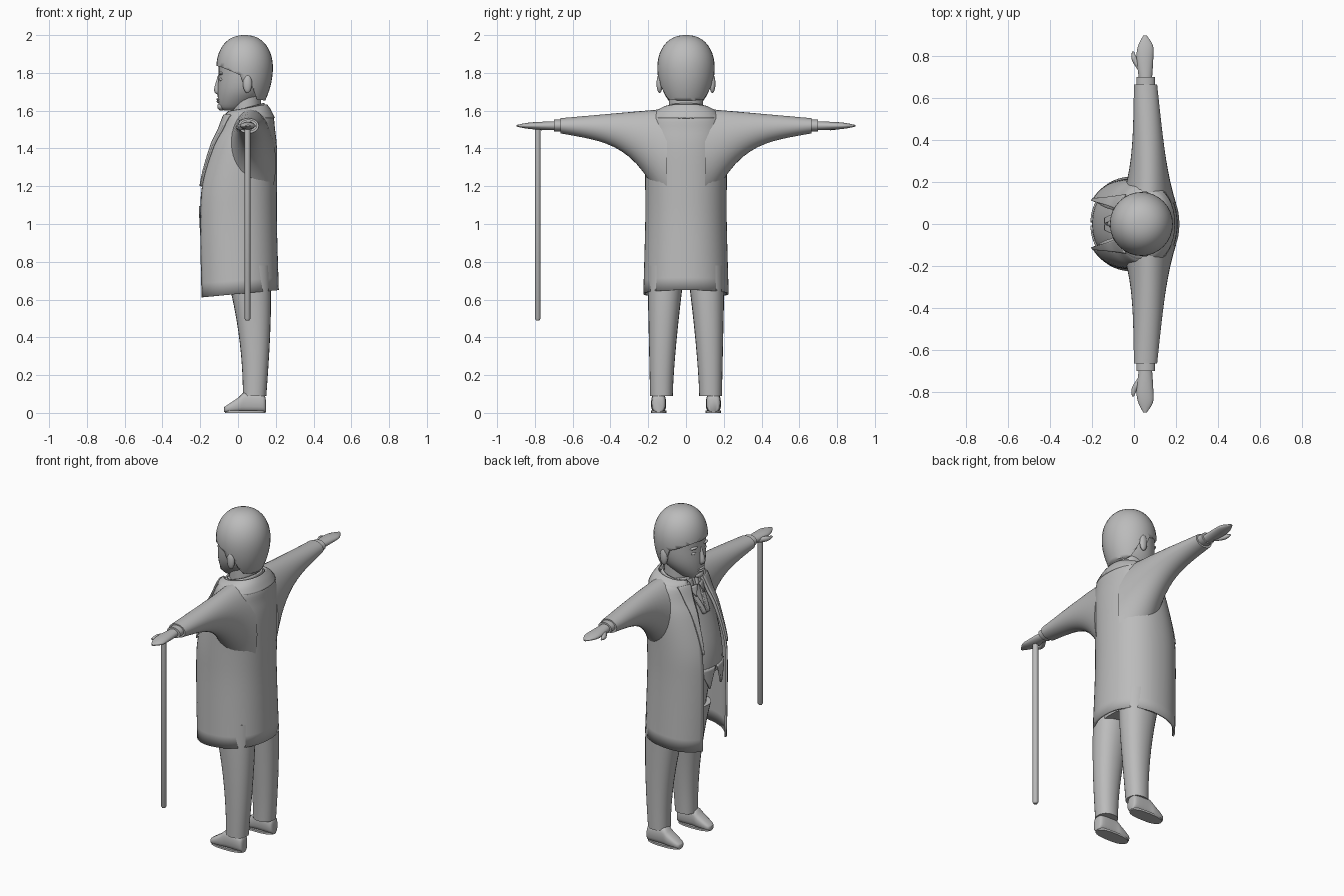
import bpy, bmesh, math
from mathutils import Matrix, Vector

cube = bpy.data.objects.get("Cube")
if cube:
    bpy.data.objects.remove(cube, do_unlink=True)

shade = (0.5, 0.5, 0.5, 1)
grey = bpy.data.materials.new("plain grey")
grey.use_nodes = True
grey.diffuse_color = shade
grey.node_tree.nodes["Principled BSDF"].inputs["Base Color"].default_value = shade


def finish(name, bm, mirror=False, thick=0):
    """Turn a bmesh into a shaded object, optionally mirrored in y and thickened."""
    bmesh.ops.recalc_face_normals(bm, faces=bm.faces)
    mesh = bpy.data.meshes.new(name)
    bm.to_mesh(mesh)
    bm.free()
    mesh.materials.append(grey)
    ob = bpy.data.objects.new(name, mesh)
    bpy.context.collection.objects.link(ob)
    bpy.ops.object.select_all(action='DESELECT')
    ob.select_set(True)
    bpy.context.view_layer.objects.active = ob
    bpy.ops.object.shade_smooth_by_angle(angle=math.radians(45))
    if thick:
        solid = ob.modifiers.new("thickness", 'SOLIDIFY')
        solid.thickness, solid.offset = thick, 0
    if mirror:
        ob.modifiers.new("mirror", 'MIRROR').use_axis = (False, True, False)
    return ob


def smooth_rings(rings, steps):
    """Catmull-Rom interpolation between the given sections."""
    out, last = [], len(rings) - 1
    for i in range(last):
        before, start, end, after = (rings[min(max(k, 0), last)] for k in range(i - 1, i + 3))
        for s in range(steps):
            t = s / steps
            out.append([b + t / 2 * (c - a + t * (2*a - 5*b + 4*c - d + t * (3*(b - c) + d - a)))
                        for a, b, c, d in zip(before, start, end, after)])
    return out + [rings[-1]]


def loft(name, axis, rings, n=32, e=2.0, steps=4, **options):
    """Sections: position, a min, a max, b min, b max, then opening, slant, strip edge."""
    bm = bmesh.new()
    full = [tuple(ring) + (0,) * (8 - len(ring)) for ring in rings]
    strip = any(ring[-1] for ring in full)
    is_open = strip or any(ring[-3] for ring in full)
    rows = []
    for pos, a_min, a_max, b_min, b_max, gap, slant, edge in smooth_rings(full, steps):
        a_mid, b_mid = (a_min + a_max) / 2, (b_min + b_max) / 2
        a_half, b_half = (a_max - a_min) / 2, (b_max - b_min) / 2
        first, final = (math.asin(min(1, max(0, g) / b_half) ** (e / 2)) for g in (gap, edge))
        if not strip:
            final = 2 * math.pi - first
        row = []
        for k in range(n + 1 if is_open else n):
            angle = first + (final - first) * k / n
            c, s = (math.copysign(abs(v) ** (2 / e), v) for v in (-math.cos(angle), math.sin(angle)))
            a, b, p = a_mid + a_half * c, b_mid + b_half * s, pos + slant * c
            row.append(bm.verts.new({'z': (a, b, p), 'y': (a, p, b), 'x': (p, a, b)}[axis]))
        rows.append(row)
    for low, high in zip(rows, rows[1:]):
        for k in range(n):
            m = (k + 1) % len(low)
            bm.faces.new((low[k], low[m], high[m], high[k]))
    if not is_open:
        bm.faces.new(rows[0])
        bm.faces.new(rows[-1])
    return finish(name, bm, **options)


def wide(rings):
    """Sections symmetric in y: height, front x, back x, half width, extras."""
    return [(z, front, back, -half, half, *rest) for z, front, back, half, *rest in rings]


def lerp(pair, t):
    return pair[0] + (pair[1] - pair[0]) * t


def ball(name, place, size, mirror=False):
    bm = bmesh.new()
    matrix = Matrix.Translation(place) @ Matrix.Diagonal((*size, 1))
    bmesh.ops.create_uvsphere(bm, u_segments=16, v_segments=10, radius=1, matrix=matrix)
    return finish(name, bm, mirror)


# Long open coat: the opening narrows upwards, hem and neckline slope
shape = [(.63, -.21, .21, .22), (1, -.22, .2, .21), (1.2, -.21, .2, .21), (1.4, -.15, .2, .21),
         (1.5, -.1, .19, .2), (1.57, -.07, .18, .18), (1.6, -.05, .14, .13)]
coat = wide([(*ring, .11 - .15 * max(0, ring[0] - 1.2), 0 if .7 < ring[0] < 1.58 else .02) for ring in shape])
loft("coat_body", 'z', coat, n=48, e=2.2, thick=.012)
fine_coat = smooth_rings(coat, 12)


def coat_layer(low, high, grow):
    """Sections of the coat between two heights, grown or shrunk."""
    return [(z, front - grow, back + grow, right - grow, left + grow)
            for z, front, back, right, left, *rest in fine_coat if low <= z <= high]


def coat_strip(name, low, high, grow, inner, outer):
    """Pair of cloth strips lying over the front of the coat."""
    layer = coat_layer(low, high, grow)
    rings = [(*ring, lerp(inner, i / len(layer)), 0, lerp(outer, i / len(layer)))
             for i, ring in enumerate(layer)]
    loft(name, 'z', rings, n=8, e=2.2, steps=1, thick=.01, mirror=True)


coat_strip("coat_lapels", 1.2, 1.58, .012, (.11, .06), (.12, .14))
loft("coat_collar", 'z', wide([(1.56, -.08, .19, .18, .07), (1.59, -.07, .17, .16, .07, .01),
                               (1.61, -.06, .15, .12, .06, .02)]), e=2.2, thick=.012)

# Waistcoat with two points below and a V of lapels above
loft("waistcoat", 'z', coat_layer(1.05, 1.6, -.02), e=2.2, steps=1)
coat_strip("waistcoat_points", .96, 1.1, -.018, (.05, 0), (.06, .13))
coat_strip("waistcoat_lapels", 1.4, 1.57, -.012, (.002, .05), (.03, .08))

# Sleeves flare into the coat under the arm
sleeve = []
for i in range(15):
    k = 1 - i / 14
    flare = k ** 4
    sleeve.append((.665 - .565 * k, -.01 * k - .06 * flare, .11 + .06 * k + .03 * flare,
                   1.48 - .1 * k - .35 * flare, 1.56 + .05 * k))
loft("sleeves", 'y', sleeve, steps=1, mirror=True)
loft("shirt_cuffs", 'y', [(y, .012, .1, 1.49, 1.553) for y in (.64, .7)], steps=1, mirror=True)

# Flat hands with a separate thumb
loft("hands", 'y', [(y, low, high, 1.52 - thick, 1.52 + thick) for y, low, high, thick in (
    (.68, .025, .085, .024), (.79, .012, .092, .02), (.85, .02, .09, .014), (.898, .045, .06, .004))],
    n=20, mirror=True)
loft("thumbs", 'y', [(y, x - r, x + r, 1.512 - r, 1.512 + r) for y, x, r in (
    (.73, .035, .015), (.78, .005, .015), (.82, -.005, .005))], n=12, mirror=True)

# Shirt collar, collar tips and neck
loft("shirt_collar", 'z', wide([(1.57, -.065, .14, .115, .012, .03), (1.615, -.05, .135, .107, .015, .025)]),
     thick=.01)
loft("collar_tips", 'z', wide([(1.5, -.1, .15, .14, .035, 0, .04), (1.56, -.08, .14, .12, .01, 0, .07)]),
     n=6, thick=.008, mirror=True)
loft("neck", 'z', wide([(z, -.035, .122, .09) for z in (1.5, 1.68)]), steps=1)

# Trousers
loft("trouser_hips", 'z', wide([(.67, -.04, .165, .17), (.75, -.06, .17, .195), (1.1, -.13, .175, .185)]), e=2.3)
legs = []
for i in range(11):
    t = i / 10
    legs.append((.09 + .69 * t, .026 - .1 * t * t, .15 + .025 * math.sin(2 * t),
                 .07 - .066 * t ** 1.4, .19 + .015 * t))
loft("trouser_legs", 'z', legs, n=24, e=2.2, steps=1, mirror=True)

# Shoes with thin soles
loft("shoes", 'x', [(x, .145 - half, .145 + half, .004, top) for x, half, top in (
    (-.073, .01, .03), (-.06, .03, .04), (0, .04, .08), (.04, .038, .11), (.13, .036, .1), (.147, .02, .07))],
    n=20, e=2.8, mirror=True)
loft("shoe_soles", 'z', [(z, -.07, .146, .104, .186) for z in (0, .012)], n=24, e=2.5, steps=1, mirror=True)

# Head and face
loft("head", 'z', wide([(1.6, -.07, 0, .03), (1.62, -.1, .06, .065), (1.7, -.108, .14, .12),
                        (1.8, -.102, .165, .14), (1.9, -.095, .16, .13), (1.97, -.02, .1, .07)]))
loft("nose", 'z', wide([(1.685, -.11, -.07, .015), (1.71, -.127, -.07, .02), (1.79, -.105, -.07, .01)]), n=16)
for part, height in (("upper_lip", 1.66), ("lower_lip", 1.648)):
    ball(part, (-.102, 0, height), (.012, .03, .007))
ball("chin", (-.088, 0, 1.622), (.022, .035, .022))
ball("eyes", (-.085, .05, 1.765), (.014, .02, .01), mirror=True)
ball("brows", (-.088, .05, 1.797), (.016, .03, .008), mirror=True)
ball("ears", (.05, .14, 1.743), (.024, .016, .05), mirror=True)

# Hair: a taper to the nape below a dome
hair_rings = []
for i in range(-10, 11):
    t = i / 10
    if t < 0:
        height, size = 1.83 + .2 * t, 1 - .35 * t * t
    else:
        height, size = 1.83 + .17 * math.sin(t * 1.5), math.cos(t * 1.5) ** .85
    hair_rings.append((height, .035 - .15 * size, .035 + .15 * size, .152 * size))
hair = loft("hair", 'z', wide(hair_rings), steps=1)

# Trim the hair along fringe, temple and nape
outline = [(-.3, 1.84), (-.1, 1.835), (.01, 1.79), (.03, 1.74), (.06, 1.77), (.1, 1.66),
           (.3, 1.63), (.3, 1.5), (-.3, 1.5)]
bm = bmesh.new()
face = bm.faces.new([bm.verts.new((x, -.3, z)) for x, z in outline])
side = bmesh.ops.extrude_face_region(bm, geom=[face])["geom"]
bmesh.ops.translate(bm, vec=Vector((0, .6, 0)), verts=[v for v in side if isinstance(v, bmesh.types.BMVert)])
cutter = finish("hair_cutter", bm)
cutter.hide_render = True
trim = hair.modifiers.new("trim", 'BOOLEAN')
trim.operation, trim.object, trim.solver = 'DIFFERENCE', cutter, 'EXACT'
bpy.context.view_layer.objects.active = hair
bpy.ops.object.modifier_apply(modifier=trim.name)
bpy.data.objects.remove(cutter, do_unlink=True)

# Walking cane hanging from the right hand
loft("cane", 'z', [(z, .05 - r, .05 + r, -.785 - r, -.785 + r) for z, r in ((.49, .01), (.5, .016), (1.51, .016))],
     n=10, steps=1)
